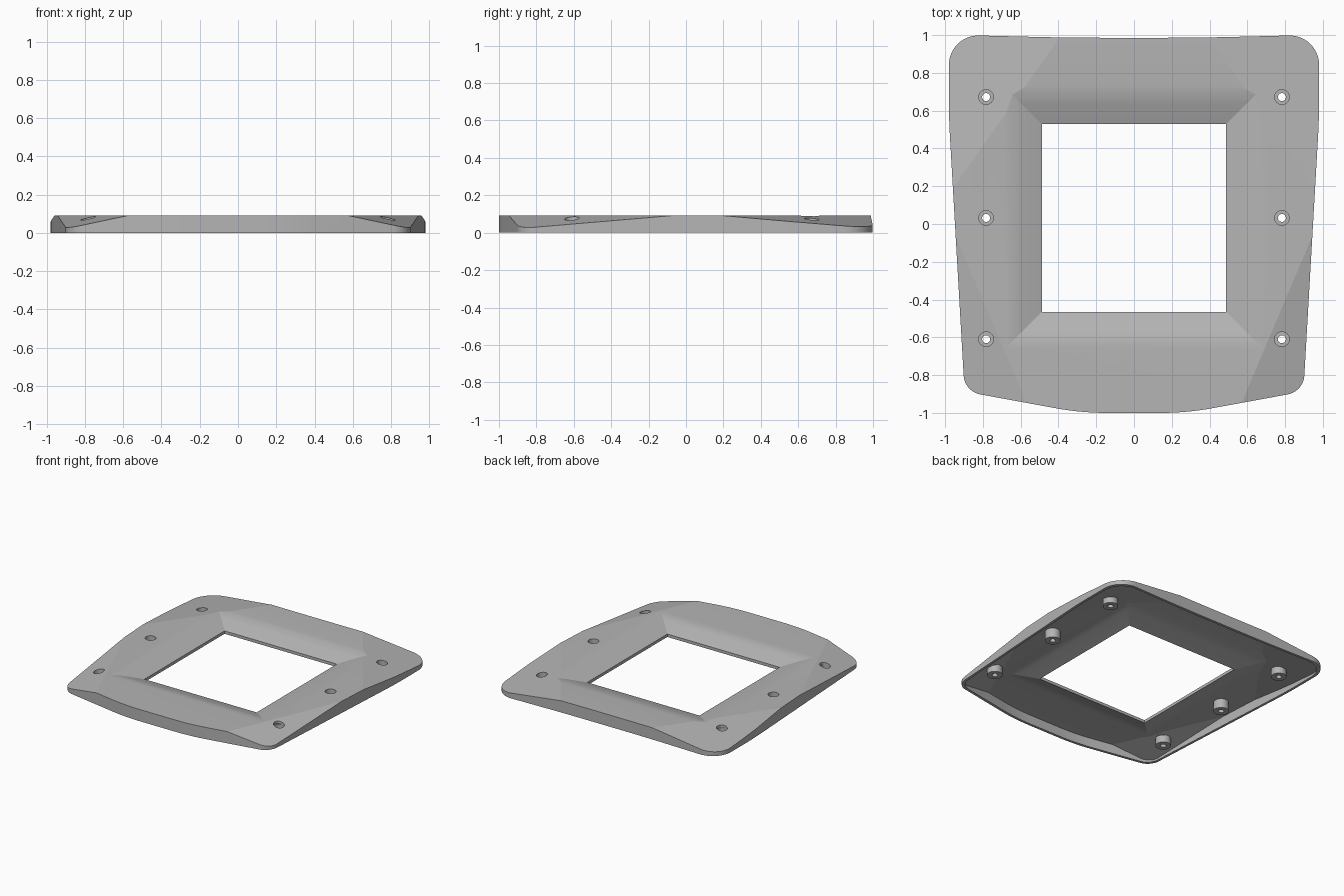
import bpy, bmesh, math
from mathutils import Vector

cube = bpy.data.objects.get("Cube")
if cube:
    bpy.data.objects.remove(cube, do_unlink=True)

TOP = 0.092          # height of the flat top
SHELL = 0.02         # shell thickness
HOLE = (0.488, -0.465, 0.53)   # window half width, front y, back y
# corner facets: point on the crease, horizontal downhill direction, slope
FACETS = [((0.95, -0.05), (0.92, -0.39), 0.25), ((0.95, 0.2), (0.817, 0.577), 0.14)]
SCREWS = [(sx * 0.783, y) for sx in (-1, 1) for y in (-0.61, 0.032, 0.672)]

grey = bpy.data.materials.new("grey plastic")
grey.use_nodes = True
grey.diffuse_color = (0.46, 0.46, 0.46, 1)
grey.node_tree.nodes["Principled BSDF"].inputs["Base Color"].default_value = grey.diffuse_color


def make_object(name, bm):
    bmesh.ops.recalc_face_normals(bm, faces=bm.faces)
    mesh = bpy.data.meshes.new(name)
    bm.to_mesh(mesh)
    bm.free()
    mesh.materials.append(grey)
    obj = bpy.data.objects.new(name, mesh)
    bpy.context.collection.objects.link(obj)
    return obj


def boolean(target, cutter, operation="DIFFERENCE"):
    cutter.hide_render = True
    mod = target.modifiers.new("cut", "BOOLEAN")
    mod.operation, mod.solver, mod.object = operation, "EXACT", cutter
    bpy.context.view_layer.objects.active = target
    bpy.ops.object.modifier_apply(modifier=mod.name)
    bpy.data.objects.remove(cutter, do_unlink=True)


def top_height(x, y):
    drops = [s * (n[0] * (abs(x) - p[0]) + n[1] * (y - p[1])) for p, n, s in FACETS]
    return TOP - max(0, *drops)


def round_corner(a, b, c, t, steps=14):
    """Circular arc replacing corner b, starting t away from it."""
    u, v = (a - b).normalized(), (c - b).normalized()
    w = math.sin(u.angle(v) / 2)
    p, q = b + u * t, b + v * t
    arc = []
    for i in range(steps + 1):
        k = i / steps
        k0, k1, k2 = (1 - k) ** 2, 2 * k * (1 - k) * w, k * k
        arc.append((p * k0 + b * k1 + q * k2) / (k0 + k1 + k2))
    return arc


def outline():
    """Rounded outline: corner x, corner y, tangent length."""
    half = [(0.28, -1, 0.14), (0.897, -0.887, 0.085), (0.98, 0.56, 0.1),
            (0.98, 1.002, 0.16), (0.35, 0.986, 0.2)]
    corners = half + [(-x, y, t) for x, y, t in reversed(half)]
    pts = [Vector((x, y)) for x, y, t in corners]
    result = []
    for i, corner in enumerate(corners):
        result += round_corner(pts[i - 1], pts[i], pts[(i + 1) % len(pts)], corner[2])
    return result


def body(name, scale, bottom, drop):
    """Prism of the outline with its four corners sliced to facets."""
    bm = bmesh.new()
    face = bm.faces.new([bm.verts.new((p.x * scale, p.y * scale, bottom)) for p in outline()])
    ext = bmesh.ops.extrude_face_region(bm, geom=[face])
    for v in ext["geom"]:
        if isinstance(v, bmesh.types.BMVert):
            v.co.z = TOP - drop
    for (px, py), (nx, ny), slope in FACETS:
        for sx in (-1, 1):
            cut = bmesh.ops.bisect_plane(
                bm, geom=bm.verts[:] + bm.edges[:] + bm.faces[:], dist=1e-6,
                plane_co=(sx * px, py, TOP - drop),
                plane_no=Vector((sx * nx * slope, ny * slope, 1)).normalized(),
                clear_outer=True)
            edges = [e for e in cut["geom_cut"]
                     if isinstance(e, bmesh.types.BMEdge) and e.is_boundary]
            bmesh.ops.edgeloop_fill(bm, edges=edges)
    return make_object(name, bm)


def rect_loft(name, profile):
    """Solid through rectangles: (distance outside the window, z)."""
    bm = bmesh.new()
    w, y0, y1 = HOLE
    rings = []
    for d, z in profile:
        rings.append([bm.verts.new(c) for c in (
            (-w - d, y0 - d, z), (w + d, y0 - d, z), (w + d, y1 + d, z), (-w - d, y1 + d, z))])
    for a, b in zip(rings, rings[1:]):
        for i in range(4):
            j = (i + 1) % 4
            bm.faces.new((a[i], a[j], b[j], b[i]))
    bm.faces.new(rings[0])
    bm.faces.new(rings[-1])
    return make_object(name, bm)


def lathe(name, profile, x, y, sides=32):
    """Revolved closed profile of (radius, z) around a vertical axis."""
    bm = bmesh.new()
    rings = []
    for i in range(sides):
        a = math.tau * i / sides
        rings.append([bm.verts.new((x + r * math.cos(a), y + r * math.sin(a), z))
                      for r, z in profile])
    n = len(profile)
    for i in range(sides):
        a, b = rings[i], rings[(i + 1) % sides]
        for k in range(n):
            m = (k + 1) % n
            bm.faces.new((a[k], b[k], b[m], a[m]))
    return make_object(name, bm)


# funnel profile sloping down to the window, with a soft upper edge
FUNNEL = [(-0.04, 0.023), (0, 0.037), (0.11, 0.076), (0.135, 0.0835),
          (0.16, 0.0885), (0.19, 0.0915), (0.25, 0.095)]

# hollow faceted shell
plate = body("frame_plate", 1, 0, 0)
inside = body("inside_cutter", 0.98, -0.1, SHELL)
boolean(inside, rect_loft("funnel_underside", [(d, z - SHELL - 0.003) for d, z in FUNNEL]))
boolean(plate, inside)

# funnel and window opening
boolean(plate, rect_loft("funnel_cutter", FUNNEL))
boolean(plate, rect_loft("window_cutter", [(0, -0.2), (0, 0.3)]))

# screw holes and hollow bosses beneath them
parts = [plate]
for number, (x, y) in enumerate(SCREWS, 1):
    bm = bmesh.new()
    bmesh.ops.create_cone(bm, cap_ends=True, segments=32, radius1=0.039, radius2=0.039, depth=0.4)
    bmesh.ops.translate(bm, vec=(x, y, 0), verts=bm.verts)
    boolean(plate, make_object("hole_cutter", bm))
    z = top_height(x, y) - 0.017
    parts.append(lathe(f"screw_boss_{number}", [
        (0.021, 0), (0.055, 0), (0.055, z), (0.04, z), (0.04, 0.025), (0.021, 0.025)], x, y))

# smooth the curves, keep facets crisp
for obj in parts:
    bpy.ops.object.select_all(action="DESELECT")
    obj.select_set(True)
    bpy.context.view_layer.objects.active = obj
    bpy.ops.object.shade_smooth_by_angle(angle=math.radians(7.8 if obj is plate else 30))
